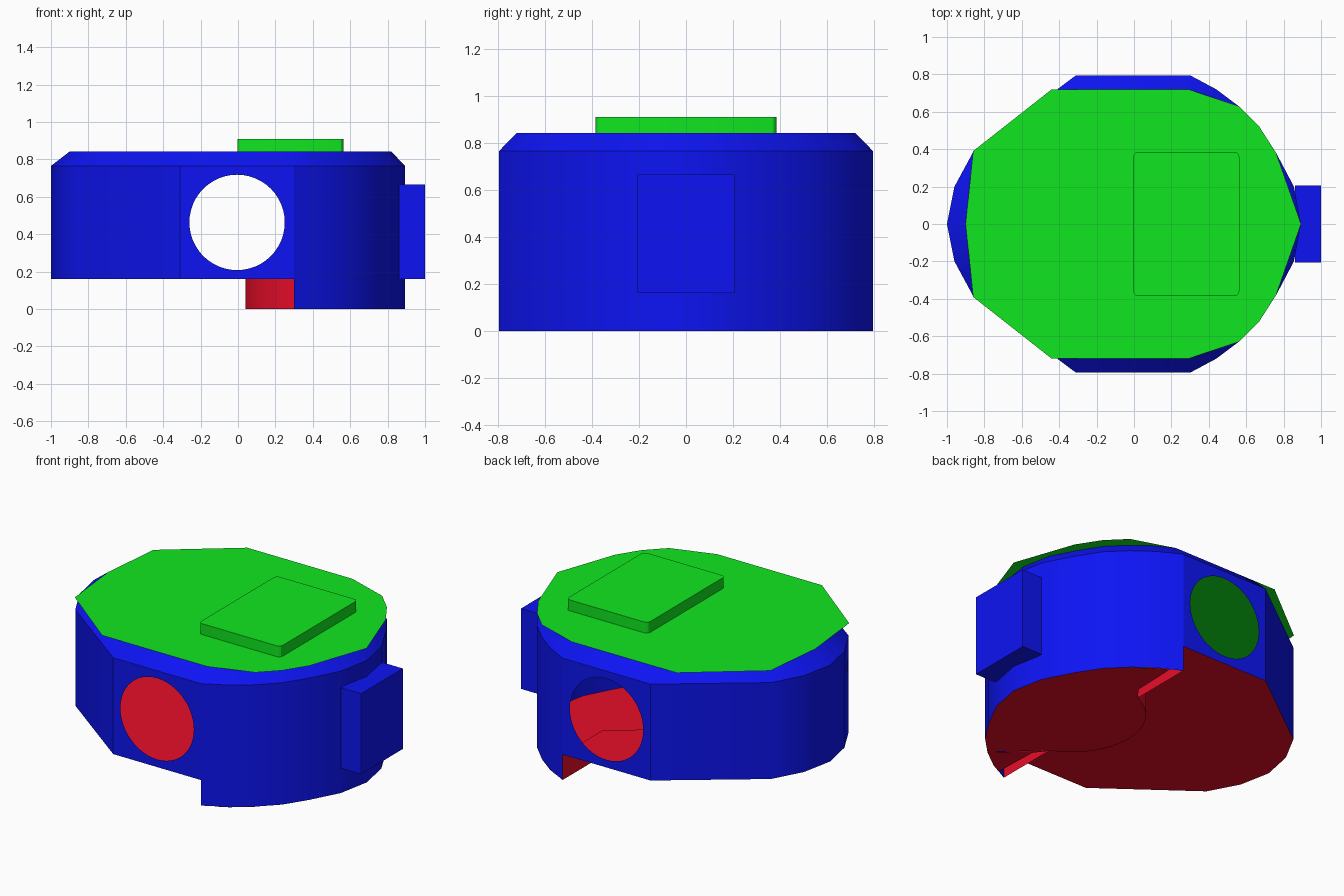
import bpy, bmesh, math

if "Cube" in bpy.data.objects:
    bpy.data.objects.remove(bpy.data.objects["Cube"])


def material(name, rgb):
    m = bpy.data.materials.new(name)
    m.diffuse_color = (*rgb, 1)
    m.use_nodes = True
    m.node_tree.nodes["Principled BSDF"].inputs["Base Color"].default_value = m.diffuse_color
    return m


BLUE = material("blue", (0.004, 0.007, 0.9))
GREEN = material("green", (0.005, 0.8, 0.014))
RED = material("red", (0.8, 0.004, 0.022))


def make(name, polys, mat, smooth=False):
    """Object from lists of 3D points, one list per face."""
    bm = bmesh.new()
    for p in polys:
        bm.faces.new([bm.verts.new(c) for c in p])
    bmesh.ops.remove_doubles(bm, verts=bm.verts, dist=0.0005)
    me = bpy.data.meshes.new(name)
    bm.to_mesh(me)
    bm.free()
    me.materials.append(mat)
    ob = bpy.data.objects.new(name, me)
    bpy.context.collection.objects.link(ob)
    if smooth:
        bpy.ops.object.select_all(action='DESELECT')
        ob.select_set(True)
        bpy.context.view_layer.objects.active = ob
        bpy.ops.object.shade_smooth_by_angle(angle=math.radians(28))
    return ob


def at(pts, z):
    return [(x, y, z) for x, y in pts]


def mirror(pts):
    """Append the y-mirrored points in reverse, skipping those on the axis."""
    return pts + [(x, -y) for x, y in reversed(pts) if abs(y) > 1e-4]


def wall(path, z0, z1):
    return [[(*a, z0), (*b, z0), (*b, z1), (*a, z1)] for a, b in zip(path, path[1:])]


# half outlines on the +y side: wall line and the top of the chamfer
right = [(.893, 0), (.855, .2), (.76, .38), (.67, .52), (.56, .63), (.44, .72), (.3, .795)]
left = [(-.31, .795), (-.86, .385), (-.96, .2), (-1, 0)]
right_in = [(.82, 0), (.785, .185), (.70, .345), (.62, .47), (.52, .57), (.41, .655), (.29, .72)]
left_in = [(-.29, .72), (-.785, .345), (-.87, .18), (-.9, 0)]

HOLE_Z, HOLE_R, STEP, SHOULDER, TOP = .463, .255, .16, .765, .842
N = 24

# shell walls with the round opening in the front and back
faces = []
for s in (1, -1):
    half = wall(right, 0, SHOULDER) + wall(left, STEP, SHOULDER)
    outer, inner = right + left, right_in + left_in
    for i in range(len(outer) - 1):
        half.append([(*outer[i], SHOULDER), (*outer[i + 1], SHOULDER),
                     (*inner[i + 1], TOP), (*inner[i], TOP)])
    for x, d in ((.3, 1), (-.31, -1)):
        arc = [(d * HOLE_R * math.sin(math.pi * k / N) - .005, .795,
                HOLE_Z + HOLE_R * math.cos(math.pi * k / N)) for k in range(N + 1)]
        f = arc + [(-.005, .795, STEP), (x, .795, STEP), (x, .795, SHOULDER), (-.005, .795, SHOULDER)]
        half.append(f[::-1] if d < 0 else f)
    for f in half:
        f = [(x, y * s, z) for x, y, z in f]
        faces.append(f if s > 0 else f[::-1])
make("shell_wall", faces, BLUE, True)

# flat top plate, slightly overhanging the chamfer
plate = mirror([(.893, 0), (.76, .38), (.67, .52), (.56, .63), (.29, .72),
                (-.44, .72), (-.86, .39), (-.9, 0)])
make("top_plate", [at(plate, TOP)], GREEN)

# rounded pad on the top plate
pad, r = [], .025
X0, X1 = -.004, .563
for cx, cy, a0 in ((X1 - r, .385 - r, 0), (X0 + r, .385 - r, 90),
                   (X0 + r, r - .385, 180), (X1 - r, r - .385, 270)):
    for k in range(4):
        a = math.radians(a0 + 30 * k)
        pad.append((cx + r * math.cos(a), cy + r * math.sin(a)))
make("top_pad", wall(pad + pad[:1], TOP, .91) + [at(pad, .91)], GREEN, True)

# bulging step between the two floor levels
cx, R = .4625, .4225
a1 = math.asin(.39 / R)
bulge = [(cx - R * math.cos(a), R * math.sin(a)) for a in (a1 * (1 - k / 8) for k in range(17))]
edge = [(.3, .795)] + bulge + [(.3, -.795)]
make("floor_step", wall(edge, 0, STEP), RED, True)

# raised floor on the left, low floor on the right
rim = mirror(left)
make("raised_floor", [at(rim + edge[::-1], STEP)[::-1]], RED)
low = [(x, -y) for x, y in right[4:0:-1]] + right[:5]
make("low_floor", [at(low + bulge, 0)[::-1]], RED)

# corner pieces of the low floor, leaving a narrow slot beside the step
corner = [(.3, .39), (.56, .63), (.44, .72), (.37, .757), (.36, .47)]
make("low_floor_corners", [at(corner[::-1], -.002),
                           at([(x, -y) for x, y in corner], -.002)], RED)

# block on the right side
b = [(.86, -.207), (1, -.207), (1, .207), (.86, .207)]
make("side_block", wall(b + b[:1], STEP, .665) + [at(b, .665), at(b, STEP)[::-1]], BLUE)
